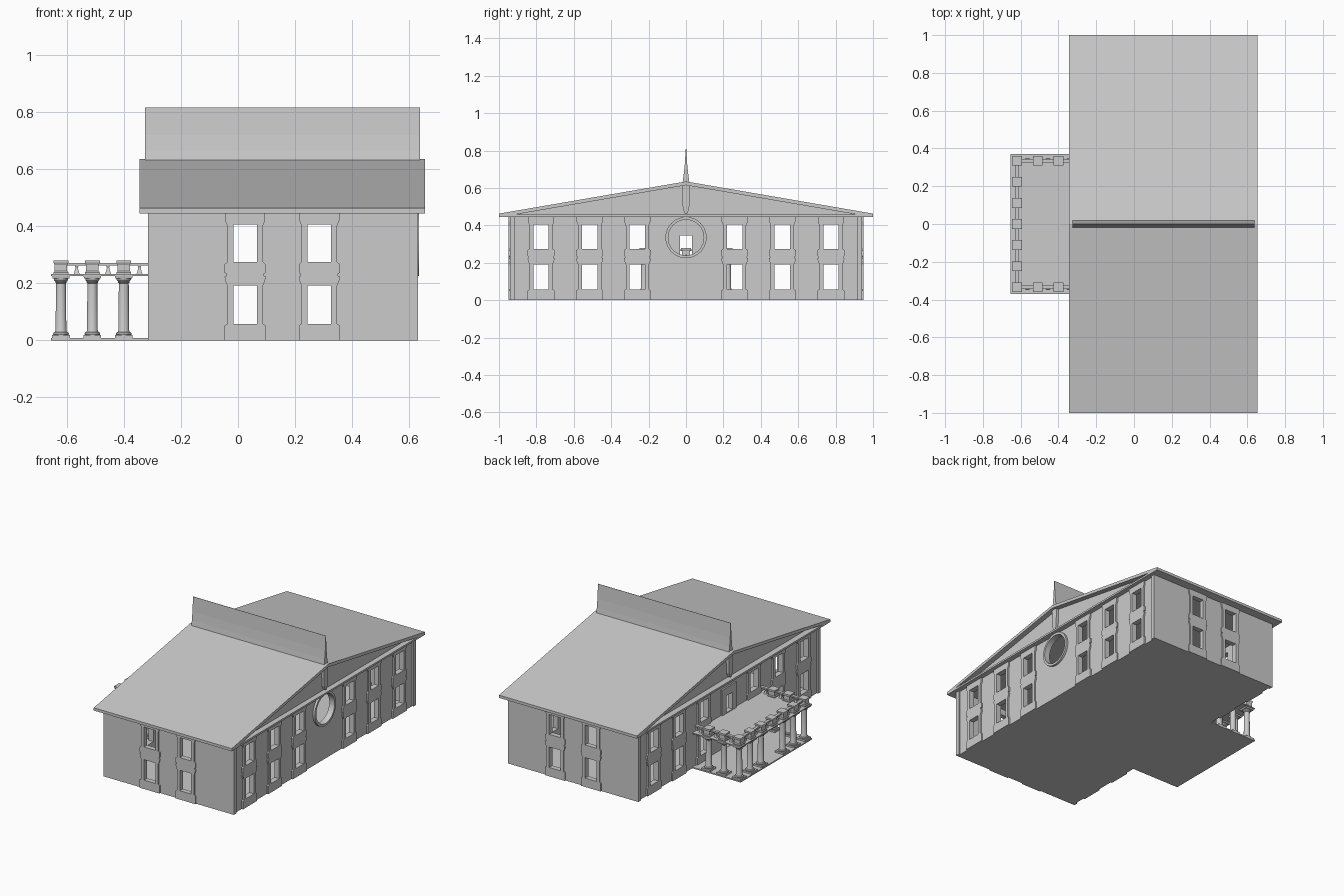
import bpy, bmesh, math
from mathutils import Matrix

if "Cube" in bpy.data.objects:
    bpy.data.objects.remove(bpy.data.objects["Cube"])

AXES = {  # local x, y, z expressed in world axes
    'X': Matrix(((0, 0, 1, 0), (1, 0, 0, 0), (0, 1, 0, 0), (0, 0, 0, 1))),
    'Y': Matrix(((1, 0, 0, 0), (0, 0, -1, 0), (0, 1, 0, 0), (0, 0, 0, 1)))}


def add_object(name, mesh):
    ob = bpy.data.objects.new(name, mesh)
    bpy.context.collection.objects.link(ob)
    return ob


def panel(name, axis, a, b, outline, holes=()):
    """Flat outline with holes, extruded along axis from a to b."""
    cu = bpy.data.curves.new(name, 'CURVE')
    cu.dimensions, cu.fill_mode, cu.extrude = '2D', 'BOTH', (b - a) / 2
    for pts in [outline, *holes]:
        sp = cu.splines.new('POLY')
        sp.points.add(len(pts) - 1)
        for p, (u, v) in zip(sp.points, pts):
            p.co = (u, v, 0, 1)
        sp.use_cyclic_u = True
    tmp = add_object("panel_helper", cu)
    mesh = bpy.data.meshes.new_from_object(tmp.evaluated_get(bpy.context.evaluated_depsgraph_get()))
    bpy.data.objects.remove(tmp)
    shift = ((a + b) / 2, 0, 0) if axis == 'X' else (0, (a + b) / 2, 0)
    mesh.transform(Matrix.Translation(shift) @ AXES[axis])
    bm = bmesh.new()
    bm.from_mesh(mesh)
    bmesh.ops.remove_doubles(bm, verts=bm.verts, dist=1e-5)
    bmesh.ops.recalc_face_normals(bm, faces=bm.faces)
    for f in bm.faces:
        f.smooth = False
    bm.to_mesh(mesh)
    bm.free()
    mesh.name = name
    return add_object(name, mesh)


def box(name, x0, x1, y0, y1, z0, z1):
    return panel(name, 'Y', y0, y1, rect(x0, x1, z0, z1))


def rect(u0, u1, v0, v1):
    return [(u0, v0), (u1, v0), (u1, v1), (u0, v1)]


def circle(r, v, n=48):
    return [(r * math.cos(2 * math.pi * i / n), v + r * math.sin(2 * math.pi * i / n)) for i in range(n)]


def lathe(name, profile, n):
    """Closed turned mesh from (radius, z) points; n = 4 gives a square post."""
    bm = bmesh.new()
    rings = []
    for r, z in profile:
        if n == 4:
            r *= math.sqrt(2)
        rings.append([bm.verts.new((r * math.cos(2 * math.pi * (i + .5) / n),
                                    r * math.sin(2 * math.pi * (i + .5) / n), z)) for i in range(n)])
    for lo, hi in zip(rings, rings[1:]):
        for i in range(n):
            bm.faces.new((lo[i], lo[(i + 1) % n], hi[(i + 1) % n], hi[i]))
    bm.faces.new(rings[0][::-1])
    bm.faces.new(rings[-1])
    mesh = bpy.data.meshes.new(name)
    bm.to_mesh(mesh)
    bm.free()
    return mesh


X0, X1, Y1, TOP = -0.315, 0.63, 0.942, 0.45
WX0, WX1, T = X0 + 0.01, X1 - 0.01, 0.025      # long wall faces, wall thickness


def windows(c):
    return [rect(c - .041, c + .041, .058, .192), rect(c - .041, c + .041, .275, .405)]


# stepped and flared window surround, right half, mirrored by the helper
SURROUND = [(.072, 0), (.072, .052), (.062, .058), (.062, .19), (.07, .21), (.072, .224),
            (.066, .226), (.066, .234), (.072, .236), (.072, .267), (.062, .275),
            (.062, .40), (.07, .42), (.07, .447)]


def surround(name, axis, a, b, c):
    outline = [(c + u, v) for u, v in SURROUND] + [(c - u, v) for u, v in reversed(SURROUND)]
    panel(name, axis, a, b, outline, windows(c))


# end walls with two window bays each
END_BAYS = (0.025, 0.285)
for s, side in ((-1, "front"), (1, "back")):
    a, b = sorted((s * (Y1 - T), s * Y1))
    panel(side + "_wall", 'Y', a, b, rect(X0, X1, 0, TOP), sum((windows(c) for c in END_BAYS), []))
    a, b = sorted((s * (Y1 - .003), s * (Y1 + .008)))
    for c in END_BAYS:
        surround(side + "_window_surround", 'Y', a, b, c)

# long walls with six window bays each
LONG_BAYS = [s * c for c in (.26, .515, .775) for s in (-1, 1)]
holes = sum((windows(c) for c in LONG_BAYS), [])
doors = [rect(-.033, .033, .01, .135), rect(-.033, .033, .237, .347)]
yi = Y1 - T
panel("right_wall", 'X', WX1 - T, WX1, rect(-yi, yi, 0, TOP), holes + [circle(.095, .335)])
panel("left_wall", 'X', WX0, WX0 + T, rect(-yi, yi, 0, TOP), holes + doors)
for c in LONG_BAYS:
    surround("right_window_surround", 'X', WX1 - .003, WX1 + .01, c)
    surround("left_window_surround", 'X', WX0 - .01, WX0 + .003, c)

# round window ring and door surround
panel("round_window_ring", 'X', WX1 - .003, WX1 + .014, circle(.11, .335), [circle(.095, .335)])
panel("door_surround", 'X', WX0 - .01, WX0 + .003, rect(-.075, .075, 0, .40), doors)
box("floor", X0 + .012, X1 - .012, -Y1 + .005, Y1 - .005, 0, .006)

# roof frame, recessed pediment and ridge blade
panel("roof", 'X', -.345, .655,
      [(-1, .445), (1, .445), (1, .463), (0, .635), (-1, .463)],
      [[(-.92, .457), (.92, .457), (0, .615)]])
panel("pediment", 'X', WX0, WX1, [(-.925, .456), (.925, .456), (0, .617)])
half = [(.006, .462), (.017, .49), (.02, .58), (.019, .625), (.013, .665), (.007, .72), (.001, .815)]
panel("ridge_blade", 'X', -.325, .637, half + [(-y, z) for y, z in reversed(half)])

# portico base and balcony slab
box("portico_base", -.655, WX0 + .005, -.37, .37, 0, .008)
box("balcony_slab", -.655, WX0 + .005, -.37, .37, .225, .232)

# columns and pedestals: three on each side, seven along the front
STEP = 0.335 / 3
xs = [-.62 + i * .11 for i in range(3)]
front = [(-.62, i * STEP) for i in range(-3, 4)]
sides = [(x, s * .335) for x in xs[1:] for s in (-1, 1)]
column = lathe("column", [(.026, .018), (.028, .022), (.026, .027), (.021, .030), (.019, .036),
                          (.0175, .200), (.020, .202), (.020, .206), (.025, .212), (.025, .217)], 24)
plinth = lathe("column_plinth", [(.031, .007), (.031, .019)], 4)
abacus = lathe("column_abacus", [(.029, .216), (.031, .226)], 4)
pedestal = lathe("pedestal", [(.026, .231), (.026, .238), (.022, .243), (.022, .264), (.026, .272), (.026, .280)], 4)
baluster = lathe("baluster", [(.011, .231), (.009, .236), (.004, .254), (.007, .263)], 4)
for x, y in front + sides:
    parts = [("pedestal", pedestal)]
    if y != 0:  # open entrance in the middle
        parts += [("column", column), ("column_plinth", plinth), ("column_abacus", abacus)]
    for name, mesh in parts:
        ob = add_object(name, mesh)
        ob.location = (x, y, 0)

# balusters between pedestals
spots = [(-.62, (i + .5) * STEP) for i in range(-3, 3)]
spots += [(x + .055, s * .335) for x in xs for s in (-1, 1)]
for x, y in spots:
    add_object("baluster", baluster).location = (x, y, 0)

# hand rails
box("front_rail", -.63, -.61, -.335, .335, .262, .271)
for s in (-1, 1):
    box("side_rail", -.62, WX0 + .005, s * .335 - .01, s * .335 + .01, .262, .271)

# smooth shading on the turned columns
first = next(o for o in bpy.data.objects if o.data == column)
bpy.ops.object.select_all(action='DESELECT')
first.select_set(True)
bpy.context.view_layer.objects.active = first
bpy.ops.object.shade_smooth_by_angle(angle=math.radians(35))
